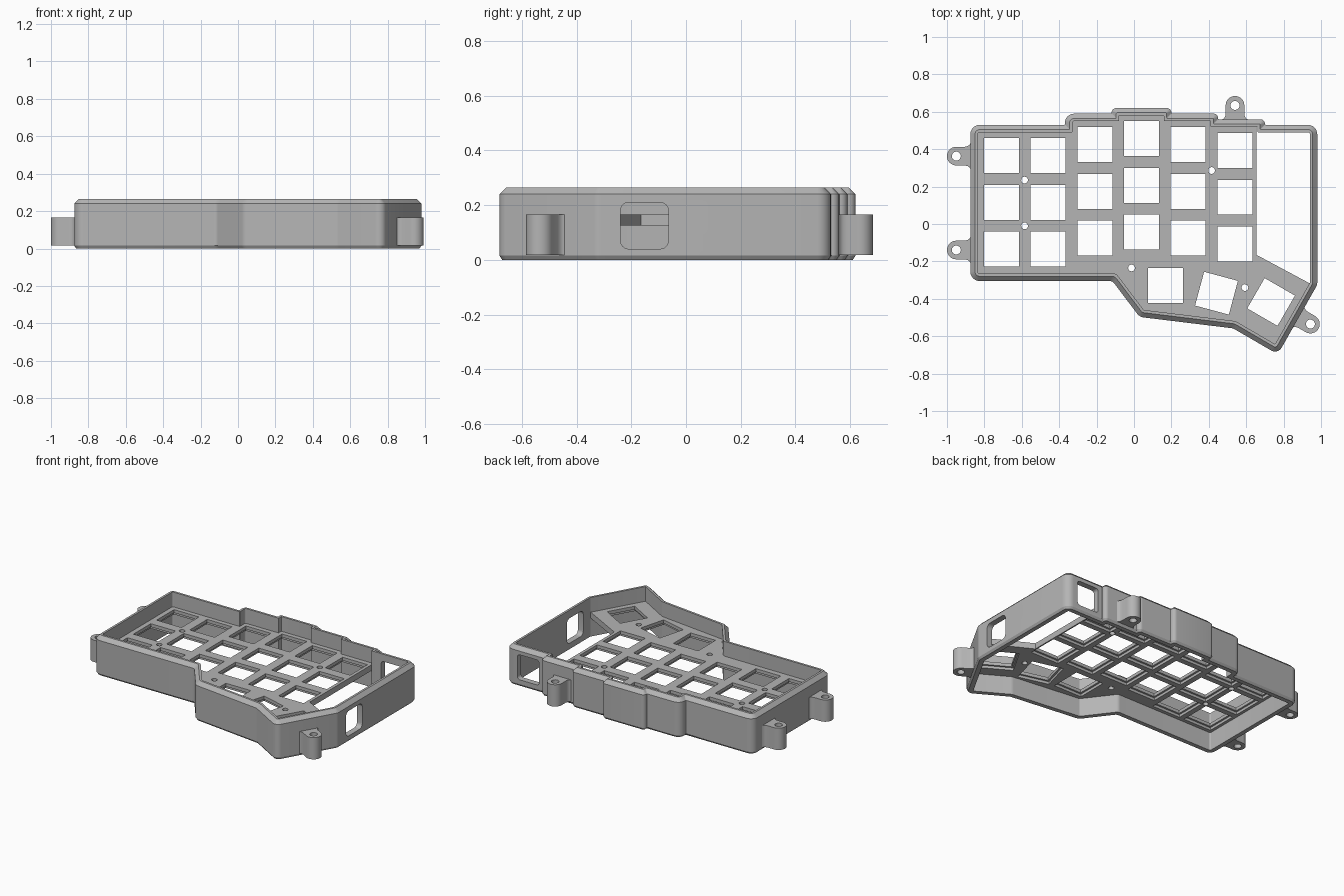
import bpy, bmesh, math
from mathutils import Vector, Matrix

cube = bpy.data.objects.get("Cube")
if cube:
    bpy.data.objects.remove(cube, do_unlink=True)

grey = bpy.data.materials.new("plain grey")
grey.use_nodes = True
COLOUR = (0.46, 0.46, 0.46, 1)
grey.diffuse_color = COLOUR
grey.node_tree.nodes["Principled BSDF"].inputs["Base Color"].default_value = COLOUR


def rounded(outline, inset=0.0, segments=6):
    """Inset a counter-clockwise outline of (x, y, radius) and round its corners."""
    points = []
    count = len(outline)
    for i, (x, y, radius) in enumerate(outline):
        p = Vector((x, y))
        before = (p - Vector(outline[i - 1][:2])).normalized()
        after = (Vector(outline[(i + 1) % count][:2]) - p).normalized()
        n1, n2 = Vector((-before.y, before.x)), Vector((-after.y, after.x))
        miter = (n1 + n2) / (1 + n1.dot(n2))
        convex = before.cross(after) > 0
        r = max(radius - inset, 0.004) if convex else radius
        side = 1 if convex else -1
        centre = p + miter * (inset + side * r)
        turn = before.angle_signed(after)
        for k in range(segments + 1):
            spoke = Matrix.Rotation(-turn * k / segments, 2) @ (-n1 * side * r)
            points.append(centre + spoke)
    return points


def make_object(name, bm):
    bmesh.ops.recalc_face_normals(bm, faces=bm.faces)
    mesh = bpy.data.meshes.new(name)
    bm.to_mesh(mesh)
    bm.free()
    mesh.materials.append(grey)
    obj = bpy.data.objects.new(name, mesh)
    bpy.context.collection.objects.link(obj)
    return obj


def add_prism(bm, points, low, high, matrix=Matrix()):
    rings = [[bm.verts.new(matrix @ Vector((p[0], p[1], z))) for p in points]
             for z in (low, high)]
    bm.faces.new(rings[0][::-1])
    bm.faces.new(rings[1])
    for i in range(len(points)):
        bm.faces.new((rings[0][i - 1], rings[0][i], rings[1][i], rings[1][i - 1]))


def circle(x, y, r, sides=24):
    return [(x + r * math.cos(math.tau * i / sides), y + r * math.sin(math.tau * i / sides))
            for i in range(sides)]


def box(w, h, r=0.0):
    corners = [(-w / 2, -h / 2, r), (w / 2, -h / 2, r), (w / 2, h / 2, r), (-w / 2, h / 2, r)]
    return rounded(corners) if r else [c[:2] for c in corners]


def cut(obj, bm):
    cutter = make_object("cutter", bm)
    cutter.hide_render = True
    mod = obj.modifiers.new("cut", "BOOLEAN")
    mod.operation, mod.solver, mod.object = "DIFFERENCE", "EXACT", cutter
    bpy.context.view_layer.objects.active = obj
    bpy.ops.object.modifier_apply(modifier=mod.name)
    bpy.data.objects.remove(cutter, do_unlink=True)


def finish(obj):
    bpy.ops.object.select_all(action="DESELECT")
    obj.select_set(True)
    bpy.context.view_layer.objects.active = obj
    bpy.ops.object.shade_smooth_by_angle(angle=math.radians(25))


# Case outline, stepped along the back to follow the key columns
R, STEP, TIGHT = 0.05, 0.025, 0.004
OUTLINE = [
    (-0.875, -0.305, R), (-0.115, -0.305, 0.03), (0.03, -0.497, R), (0.53, -0.558, R),
    (0.769, -0.697, 0.04), (0.98, -0.325, R), (0.98, 0.53, R),
    (0.70, 0.53, TIGHT), (0.70, 0.56, STEP), (0.45, 0.56, TIGHT), (0.45, 0.59, STEP),
    (0.20, 0.59, TIGHT), (0.20, 0.62, STEP), (-0.12, 0.62, STEP), (-0.12, 0.59, TIGHT),
    (-0.37, 0.59, R), (-0.37, 0.53, TIGHT), (-0.875, 0.53, R)]

# Wall: chamfered section of (inset, height) swept round the outline
SECTION = [(0.01, 0), (0, 0.015), (0, 0.24), (0.025, 0.265), (0.04, 0.265), (0.04, 0)]
bm = bmesh.new()
rings = [[bm.verts.new((p.x, p.y, z)) for p in rounded(OUTLINE, inset)] for inset, z in SECTION]
for j in range(len(rings)):
    a, b = rings[j - 1], rings[j]
    for i in range(len(a)):
        bm.faces.new((a[i - 1], a[i], b[i], b[i - 1]))
wall = make_object("case_wall", bm)

# Port windows in the right and back walls
bm = bmesh.new()
upright = Matrix.Rotation(math.pi / 2, 4, "X")
side_on = Matrix.Rotation(math.pi / 2, 4, "Z") @ upright
add_prism(bm, box(0.175, 0.17, 0.03), -0.1, 0.1,
          Matrix.Translation((0.97, -0.152, 0.125)) @ side_on)
add_prism(bm, box(0.165, 0.17, 0.02), -0.1, 0.1,
          Matrix.Translation((0.815, 0.52, 0.13)) @ upright)
cut(wall, bm)
finish(wall)

# Key plate
LOW, HIGH = 0.125, 0.165
bm = bmesh.new()
add_prism(bm, rounded(OUTLINE, 0.032), LOW, HIGH)
plate = make_object("key_plate", bm)

# Key positions: columns of three, then the angled thumb keys
PITCH = 0.25
COLUMNS = [(-0.709, 0.366), (-0.46, 0.366), (-0.209, 0.425),
           (0.04, 0.456), (0.289, 0.425), (0.54, 0.393)]
keys = [(x, top - PITCH * row, 0) for x, top in COLUMNS for row in range(3)]
keys += [(0.168, -0.33, 0), (0.441, -0.37, -15), (0.733, -0.417, -30)]
key_frames = [Matrix.Translation((x, y, 0)) @ Matrix.Rotation(math.radians(a), 4, "Z")
              for x, y, a in keys]

# Wider relief under each key hole
bm = bmesh.new()
for frame in key_frames:
    add_prism(bm, box(0.212, 0.212), 0.1, 0.143, frame)
cut(plate, bm)

# Key holes, screw holes and the controller opening
bm = bmesh.new()
for frame in key_frames:
    add_prism(bm, box(0.187, 0.187), 0, 0.3, frame)
for x, y in [(-0.585, 0.235), (-0.585, -0.01), (0.415, 0.286), (-0.013, -0.235), (0.593, -0.34)]:
    add_prism(bm, circle(x, y, 0.018), 0, 0.3)
add_prism(bm, [(0.655, -0.165), (1.2, -0.457), (1.2, 0.8), (0.655, 0.8)], 0, 0.3)
cut(plate, bm)
finish(plate)

# Mounting lugs: round end, flared root, vertical bolt hole
LUGS = {"left_back": (-0.95, 0.363, 180), "left_front": (-0.95, -0.139, 180),
        "back": (0.54, 0.634, 90), "front": (0.943, -0.535, -30)}
arc = [(0.05 * math.cos(t), 0.05 * math.sin(t))
       for t in (math.pi * (i / 16 - 0.5) for i in range(17))]
root = [(-0.045, 0.05), (-0.06, 0.053), (-0.07, 0.06), (-0.076, 0.07), (-0.095, 0.07)]
profile = arc + root + [(u, -v) for u, v in reversed(root)]
for name, (x, y, angle) in LUGS.items():
    frame = Matrix.Translation((x, y, 0)) @ Matrix.Rotation(math.radians(angle), 4, "Z")
    bm = bmesh.new()
    add_prism(bm, profile, 0.017, HIGH, frame)
    lug = make_object("mounting_lug_" + name, bm)
    bm = bmesh.new()
    add_prism(bm, circle(0, 0, 0.024), -0.1, 0.3, frame)
    cut(lug, bm)
    finish(lug)
